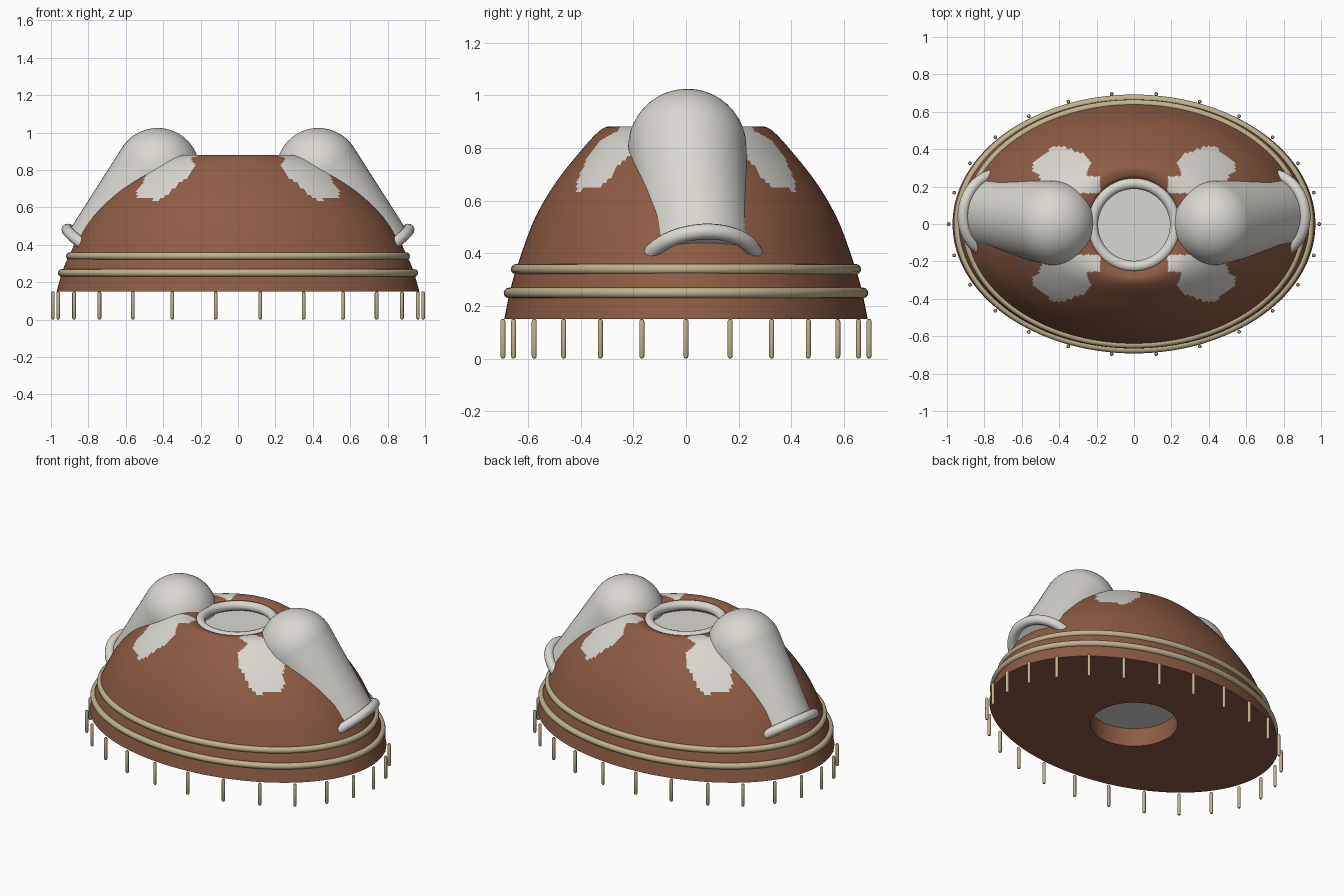
import bpy, bmesh, math
from mathutils import Matrix, Vector

if "Cube" in bpy.data.objects:
    bpy.data.objects.remove(bpy.data.objects["Cube"])


def material(name, rgb):
    m = bpy.data.materials.new(name)
    m.diffuse_color = (*rgb, 1)
    m.use_nodes = True
    m.node_tree.nodes["Principled BSDF"].inputs["Base Color"].default_value = m.diffuse_color
    return m


BROWN = material("clay_brown", (0.27, 0.107, 0.058))
WHITE = material("chalk_white", (0.70, 0.68, 0.63))
TAN = material("straw_tan", (0.53, 0.45, 0.27))


def lathe(name, rows, mats, segs=48, matrix=Matrix(), rule=None):
    """Skin elliptical rings (rx, ry, z), listed from bottom to top on the outside."""
    bm = bmesh.new()
    rings = []
    for rx, ry, z in rows:
        rings.append([bm.verts.new((rx * math.cos(2 * math.pi * j / segs),
                                    ry * math.sin(2 * math.pi * j / segs), z))
                      for j in range(segs)])
    for a, b in zip(rings, rings[1:]):
        for j in range(segs):
            k = (j + 1) % segs
            bm.faces.new((a[j], a[k], b[k], b[j]))
    bmesh.ops.remove_doubles(bm, verts=bm.verts, dist=1e-5)
    if rule:
        for f in bm.faces:
            f.material_index = rule(f.calc_center_median())
    bm.transform(matrix)
    me = bpy.data.meshes.new(name)
    bm.to_mesh(me)
    bm.free()
    for m in mats:
        me.materials.append(m)
    ob = bpy.data.objects.new(name, me)
    bpy.context.collection.objects.link(ob)
    bpy.ops.object.select_all(action='DESELECT')
    ob.select_set(True)
    bpy.context.view_layer.objects.active = ob
    bpy.ops.object.shade_smooth_by_angle(angle=math.radians(40))
    return ob


def hoop(name, rx, ry, tube, mat, matrix, segs=96):
    """Round tube bent along an ellipse."""
    rows = []
    for i in range(13):
        a = 2 * math.pi * i / 12
        c = tube * math.cos(a)
        rows.append((rx + c, ry + c, tube * math.sin(a)))
    return lathe(name, rows, [mat], segs, matrix)


def smooth_rows(pts, steps):
    """Catmull-Rom interpolation through the profile points."""
    p = [Vector(q) for q in pts]
    p = [p[0] * 2 - p[1]] + p + [p[-1] * 2 - p[-2]]
    out = []
    for i in range(1, len(p) - 2):
        a, b, c, d = p[i - 1:i + 3]
        for s in range(steps):
            t = s / steps
            out.append(0.5 * (2 * b + (c - a) * t + (2 * a - 5 * b + 4 * c - d) * t * t
                              + (3 * b - a - 3 * c + d) * t ** 3))
    out.append(p[-2])
    return [tuple(v) for v in out]


# four wavy-edged pale patches around the top of the dome
def patch(c):
    if c.z < 0.4:
        return 0
    x, y = abs(c.x), abs(c.y)
    u, v = (x - 0.385) / 0.15, (y - 0.295) / 0.115
    blob = u * u + v * v < 1 + 0.16 * math.sin(5 * math.atan2(v, u) + 0.6)
    tail = abs(x - 0.26) < 0.08 and abs(y - 0.21) < 0.045 and c.z > 0.85
    return int(blob or tail)


# dome shell: bottom recess, flat underside, curved wall, rolled rim
outer = smooth_rows([(0.97, 0.69, 0.15), (0.935, 0.665, 0.27), (0.895, 0.638, 0.36),
                     (0.825, 0.588, 0.5), (0.75, 0.538, 0.6), (0.66, 0.472, 0.7),
                     (0.54, 0.39, 0.8), (0.45, 0.345, 0.85), (0.36, 0.31, 0.877),
                     (0.28, 0.28, 0.88), (0.24, 0.245, 0.86), (0.225, 0.225, 0.79)], 6)
lathe("dome", [(0.26, 0.26, 0.29), (0.26, 0.26, 0.15)] + outer, [BROWN, WHITE], 200, rule=patch)

# pale core closing the central opening, with its ring
lathe("core", [(0, 0, 0.27), (0.262, 0.262, 0.27), (0.24, 0.24, 0.81), (0, 0, 0.81)], [WHITE])
hoop("opening_ring", 0.222, 0.222, 0.03, WHITE, Matrix.Translation((0, -0.005, 0.85)), 64)

# two round-headed tubes sloping down the sides, each with an end ring
for side, label in ((-1, "left"), (1, "right")):
    head = Vector((side * 0.43, 0.005, 0.8))
    foot = Vector((side * 0.74, 0.055, 0.36))
    axis = head - foot
    L = axis.length
    place = Matrix.Translation(foot) @ axis.to_track_quat('Z', 'Y').to_matrix().to_4x4()
    rows = [(0, 0, 0), (0.2, 0.2, 0)]
    for i in range(15):
        a = math.pi / 2 * i / 14
        r = 0.225 * math.cos(a)
        rows.append((r, r, L + 0.225 * math.sin(a)))
    lathe(label + "_tube", rows, [WHITE], 48, place)
    hoop(label + "_tube_ring", 0.212, 0.212, 0.03, WHITE, place, 64)

# two bands around the lower wall
hoop("lower_band", 0.943, 0.672, 0.02, TAN, Matrix.Translation((0, 0, 0.25)), 128)
hoop("upper_band", 0.9, 0.645, 0.02, TAN, Matrix.Translation((0, 0, 0.34)), 128)

# row of pegs under the rim
PEGS = 26
for i in range(PEGS):
    a = 2 * math.pi * i / PEGS
    r = 0.01
    rows = [(0, 0, 0), (0.7 * r, 0.7 * r, 0.003), (r, r, 0.01),
            (r, r, 0.142), (0.7 * r, 0.7 * r, 0.149), (0, 0, 0.152)]
    lathe(f"peg_{i + 1}", rows, [TAN], 10,
          Matrix.Translation((0.99 * math.cos(a), 0.7 * math.sin(a), 0)))
